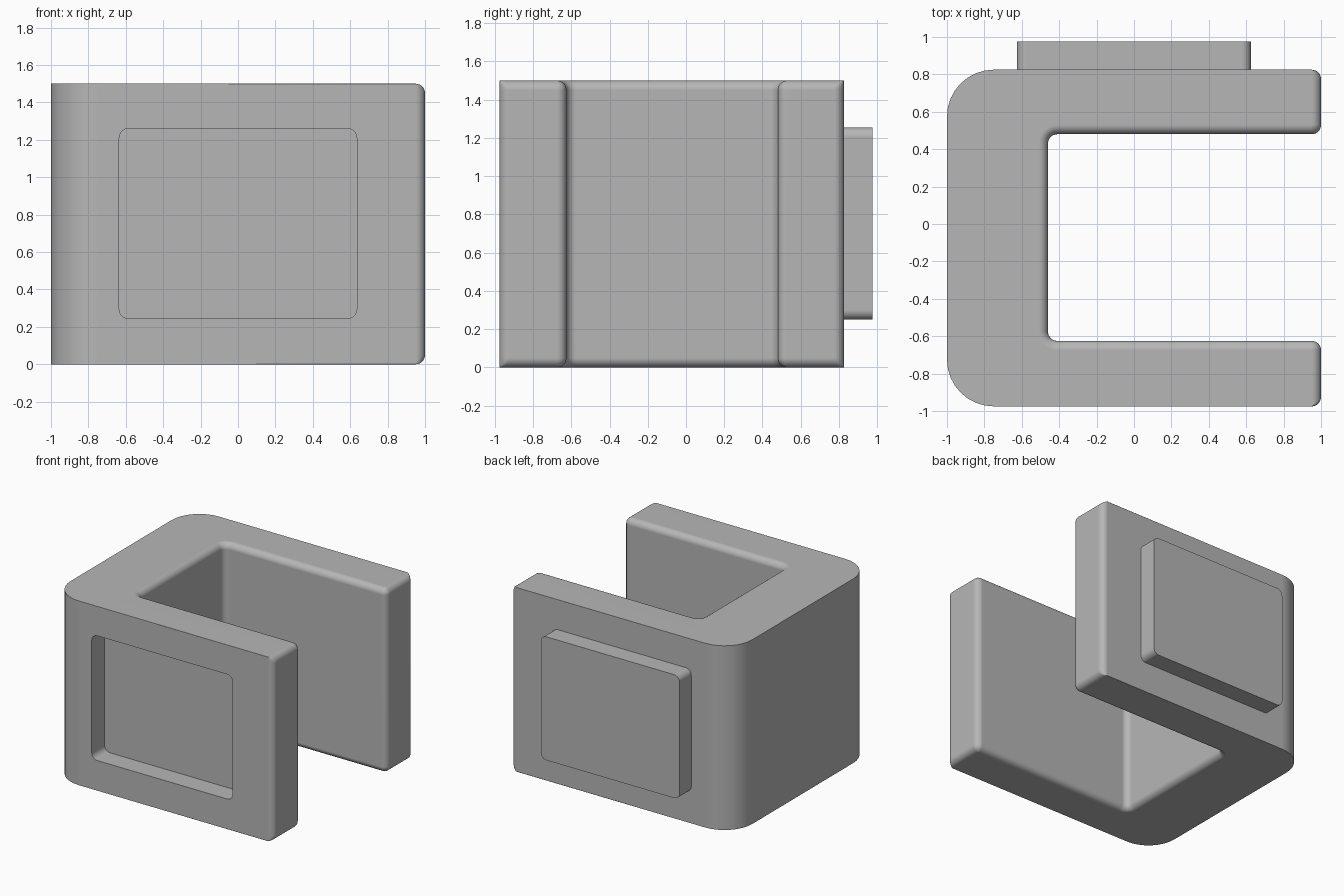
import bpy
import bmesh
from math import sin, cos, pi, radians

if "Cube" in bpy.data.objects:
    bpy.data.objects.remove(bpy.data.objects["Cube"], do_unlink=True)

FRONT, BACK, HEIGHT = -0.975, 0.825, 1.5
IN_X, IN_FRONT, IN_BACK = -0.46, -0.625, 0.48
BIG, SMALL = 0.25, 0.05

grey = bpy.data.materials.new("light_grey")
grey.use_nodes = True
grey.diffuse_color = (0.47, 0.47, 0.47, 1)
grey.node_tree.nodes["Principled BSDF"].inputs["Base Color"].default_value = grey.diffuse_color


def arc(cx, cy, r, start, end, steps=8):
    angles = [radians(start + (end - start) * i / steps) for i in range(steps + 1)]
    return [(cx + r * cos(a), cy + r * sin(a)) for a in angles]


def loft(name, rings):
    """Skin a stack of closed rings and cap both ends."""
    bm = bmesh.new()
    loops = [[bm.verts.new(p) for p in ring] for ring in rings]
    n = len(loops[0])
    for low, high in zip(loops, loops[1:]):
        for i in range(n):
            j = (i + 1) % n
            bm.faces.new((low[i], low[j], high[j], high[i]))
    bm.faces.new(loops[0][::-1])
    bm.faces.new(loops[-1])
    bmesh.ops.remove_doubles(bm, verts=bm.verts, dist=0.0002)
    bmesh.ops.recalc_face_normals(bm, faces=bm.faces)
    mesh = bpy.data.meshes.new(name)
    bm.to_mesh(mesh)
    bm.free()
    mesh.materials.append(grey)
    obj = bpy.data.objects.new(name, mesh)
    bpy.context.collection.objects.link(obj)
    return obj


def activate(obj):
    bpy.ops.object.select_all(action="DESELECT")
    obj.select_set(True)
    bpy.context.view_layer.objects.active = obj


def finish(obj):
    activate(obj)
    bpy.ops.object.shade_smooth_by_angle(angle=radians(35))
    normals = obj.modifiers.new("even_shading", "WEIGHTED_NORMAL")
    normals.keep_sharp = True


def channel_outline(d):
    """C-shaped plan; d pulls the inner walls and arm ends into the material."""
    r = SMALL - d
    end = 1 - d - r
    return (arc(-1 + BIG, FRONT + BIG, BIG, 180, 270)
            + arc(end, FRONT + r, r, 270, 360)
            + arc(end, IN_FRONT - d - r, r, 0, 90)
            + arc(IN_X + SMALL, IN_FRONT + SMALL, SMALL + d, 270, 180)
            + arc(IN_X + SMALL, IN_BACK - SMALL, SMALL + d, 180, 90)
            + arc(end, IN_BACK + d + r, r, 270, 360)
            + arc(end, BACK - r, r, 0, 90)
            + arc(-1 + BIG, BACK - BIG, BIG, 90, 180))


def rounded_panel(name, half, z0, z1, y0, y1):
    """Rounded rectangle standing upright, extruded along y."""
    r = SMALL
    outline = (arc(-half + r, z0 + r, r, 180, 270) + arc(half - r, z0 + r, r, 270, 360)
               + arc(half - r, z1 - r, r, 0, 90) + arc(-half + r, z1 - r, r, 90, 180))
    return loft(name, [[(x, y, z) for x, z in outline] for y in (y0, y1)])


# Channel body with rounded inner rims
steps = 6
layers = []
for i in range(steps + 1):
    a = pi / 2 * i / steps
    layers.append((SMALL * (1 - sin(a)), SMALL * (1 - cos(a))))
layers += [(d, HEIGHT - z) for d, z in reversed(layers)]
body = loft("channel_body", [[(x, y, z) for x, y in channel_outline(d)] for d, z in layers])

# Socket recess in the front arm
cutter = rounded_panel("socket_cutter", 0.635, 0.245, 1.26, FRONT - 0.1, FRONT + 0.165)
cutter.hide_render = True
cut = body.modifiers.new("socket", "BOOLEAN")
cut.operation = "DIFFERENCE"
cut.solver = "EXACT"
cut.object = cutter
activate(body)
bpy.ops.object.modifier_apply(modifier=cut.name)
bpy.data.objects.remove(cutter, do_unlink=True)
finish(body)

# Matching raised plug on the back arm
finish(rounded_panel("back_plug", 0.625, 0.25, 1.255, BACK - 0.02, 0.975))
